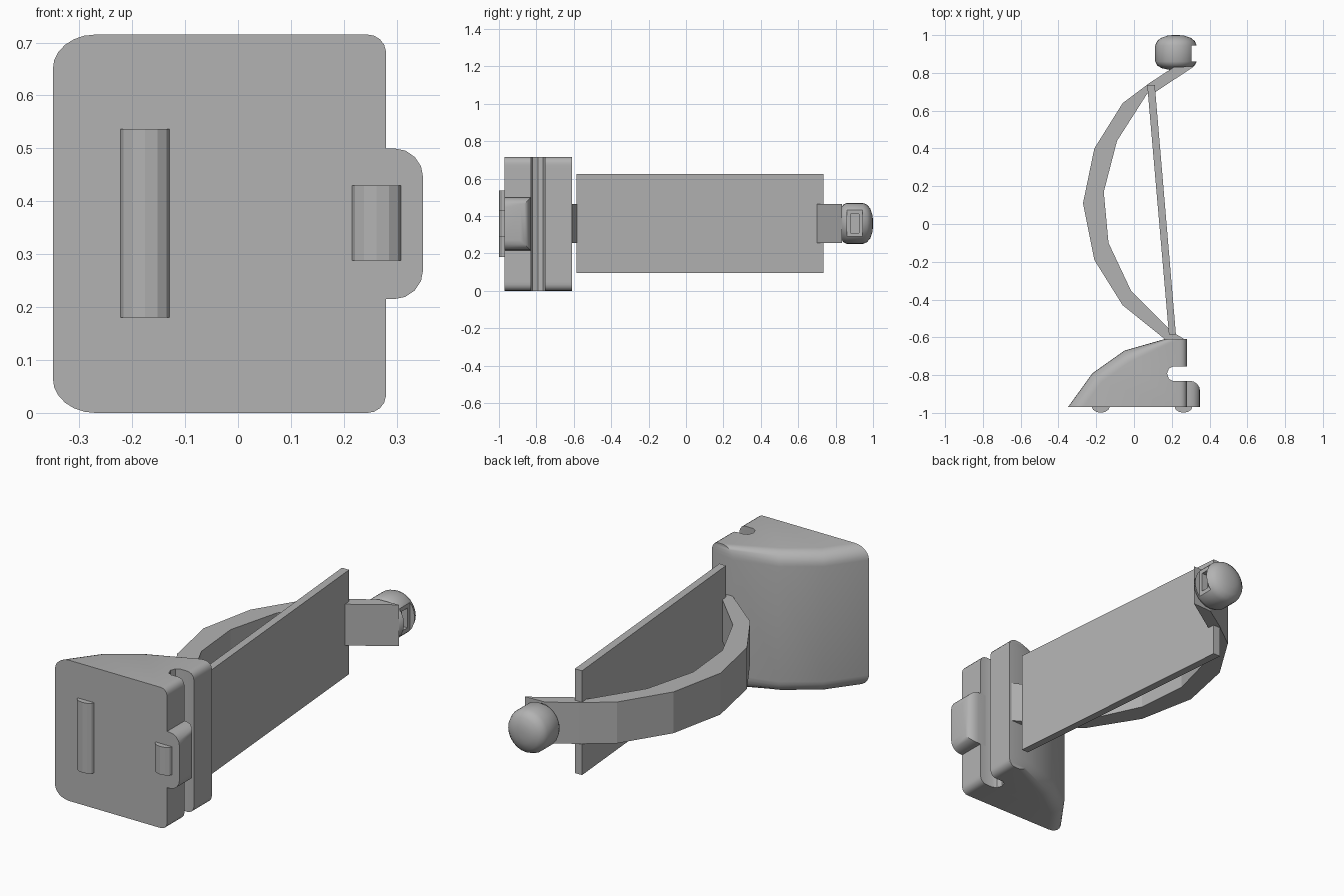
import bpy, bmesh, math
from mathutils import Matrix

cube = bpy.data.objects.get("Cube")
if cube:
    bpy.data.objects.remove(cube)

grey = bpy.data.materials.new("plain grey")
grey.use_nodes = True
colour = (0.45, 0.45, 0.45, 1)
grey.diffuse_color = colour
grey.node_tree.nodes["Principled BSDF"].inputs["Base Color"].default_value = colour


def finish(name, bm, smooth=None):
    bmesh.ops.recalc_face_normals(bm, faces=bm.faces)
    mesh = bpy.data.meshes.new(name)
    bm.to_mesh(mesh)
    bm.free()
    mesh.materials.append(grey)
    ob = bpy.data.objects.new(name, mesh)
    bpy.context.collection.objects.link(ob)
    if smooth:
        bpy.ops.object.select_all(action="DESELECT")
        ob.select_set(True)
        bpy.context.view_layer.objects.active = ob
        bpy.ops.object.shade_smooth_by_angle(angle=math.radians(smooth))
    return ob


def loft(rings):
    """Skin a stack of matching closed rings and cap both ends."""
    bm = bmesh.new()
    vs = [[bm.verts.new(p) for p in ring] for ring in rings]
    n = len(vs[0])
    for a, b in zip(vs, vs[1:]):
        for i in range(n):
            j = (i + 1) % n
            bm.faces.new((a[i], a[j], b[j], b[i]))
    bm.faces.new(vs[0])
    bm.faces.new(vs[-1])
    return bm


def extrude_plan(plan, z0, z1):
    return loft([[(x, y, z) for x, y in plan] for z in (z0, z1)])


def box(x0, x1, y0, y1, z0, z1):
    return extrude_plan([(x0, y0), (x1, y0), (x1, y1), (x0, y1)], z0, z1)


# Housing: plan outline lofted upward, with rounded top and bottom rims
HEIGHT, RIM, SIDE = 0.715, 0.065, 0.035


def housing_ring(h, d, z):
    e = SIDE - math.sqrt(SIDE**2 - (SIDE - h)**2) if h < SIDE else 0
    r = 0.28 - e
    sloped = [(-0.35 + d * 1.23, -0.97), (-0.22 + d * 0.72, -0.79 - d * 0.75),
              (-0.05 + d * 0.4, -0.67 - d * 0.95), (0.16 + d, -0.61)]
    slot = [(r, -0.61), (r, -0.755), (0.205, -0.755), (0.185, -0.765), (0.175, -0.792),
            (0.185, -0.82), (0.205, -0.83), (r, -0.83), (r, -0.97)]
    return [(x, y, z) for x, y in sloped + slot]


steps = [math.radians(a) for a in range(0, 91, 15)]
rim = [(RIM * (1 - math.cos(a)), RIM * (1 - math.sin(a))) for a in steps]
rings = [housing_ring(h, d, h) for h, d in rim]
rings += [housing_ring(h, d, HEIGHT - h) for h, d in reversed(rim)]
finish("housing", loft(rings), 35)

# Rounded catch on the side of the housing
bm = box(0.25, 0.35, -0.97, -0.83, 0.215, 0.5)
outer = [e for e in bm.edges if all(v.co.x > 0.3 for v in e.verts)
         and any(v.co.y > -0.9 for v in e.verts)]
bmesh.ops.bevel(bm, geom=outer, offset=0.055, segments=4, profile=0.5, affect="EDGES")
finish("side_catch", bm, 35)

# Half-round ribs on the front face
for name, x, z0, z1 in (("long_front_rib", -0.176, 0.18, 0.537),
                        ("short_front_rib", 0.262, 0.288, 0.43)):
    ring = [(x + 0.047 * math.cos(a), -0.968 + 0.031 * math.sin(a))
            for a in (math.tau * i / 12 for i in range(12))]
    finish(name, extrude_plan(ring, z0, z1))

# Flat plate running back from the housing
finish("flat_plate", extrude_plan([(0.07, 0.735), (0.11, 0.735), (0.222, -0.585),
                                   (0.185, -0.585)], 0.095, 0.625))

# Bowed strap joining the housing to the end knob
outside = [(0.17, -0.615), (-0.06, -0.43), (-0.21, -0.19), (-0.27, 0.11),
           (-0.21, 0.4), (-0.06, 0.64), (0.08, 0.745), (0.21, 0.83)]
inside = [(0.32, 0.835), (0.115, 0.7), (0.07, 0.69), (-0.09, 0.44), (-0.16, 0.17),
          (-0.135, -0.1), (-0.015, -0.355), (0.2, -0.57), (0.275, -0.615)]
finish("bowed_strap", extrude_plan(outside + inside, 0.255, 0.465))

# Domed end knob with a notch on one side
CX, CZ, SIDES = 0.222, 0.36, 24
profile = [(0.03, 0.815), (0.075, 0.825), (0.1, 0.84), (0.11, 0.86), (0.11, 0.945),
           (0.1, 0.968), (0.08, 0.985), (0.045, 0.997), (0.015, 1.0)]
knob = finish("end_knob", loft([[(CX + r * math.cos(math.tau * i / SIDES), y,
                                  CZ + r * math.sin(math.tau * i / SIDES))
                                 for i in range(SIDES)] for r, y in profile]), 40)
for name, x0, y0, y1, half in (("notch_cutter", 0.305, 0.86, 0.945, 0.12),
                               ("pocket_cutter", 0.27, 0.88, 0.925, 0.05)):
    cutter = finish(name, box(x0, 0.4, y0, y1, CZ - half, CZ + half))
    cutter.hide_render = True
    cutter.hide_viewport = True
    cut = knob.modifiers.new(name, "BOOLEAN")
    cut.operation = "DIFFERENCE"
    cut.object = cutter
    cut.solver = "EXACT"
